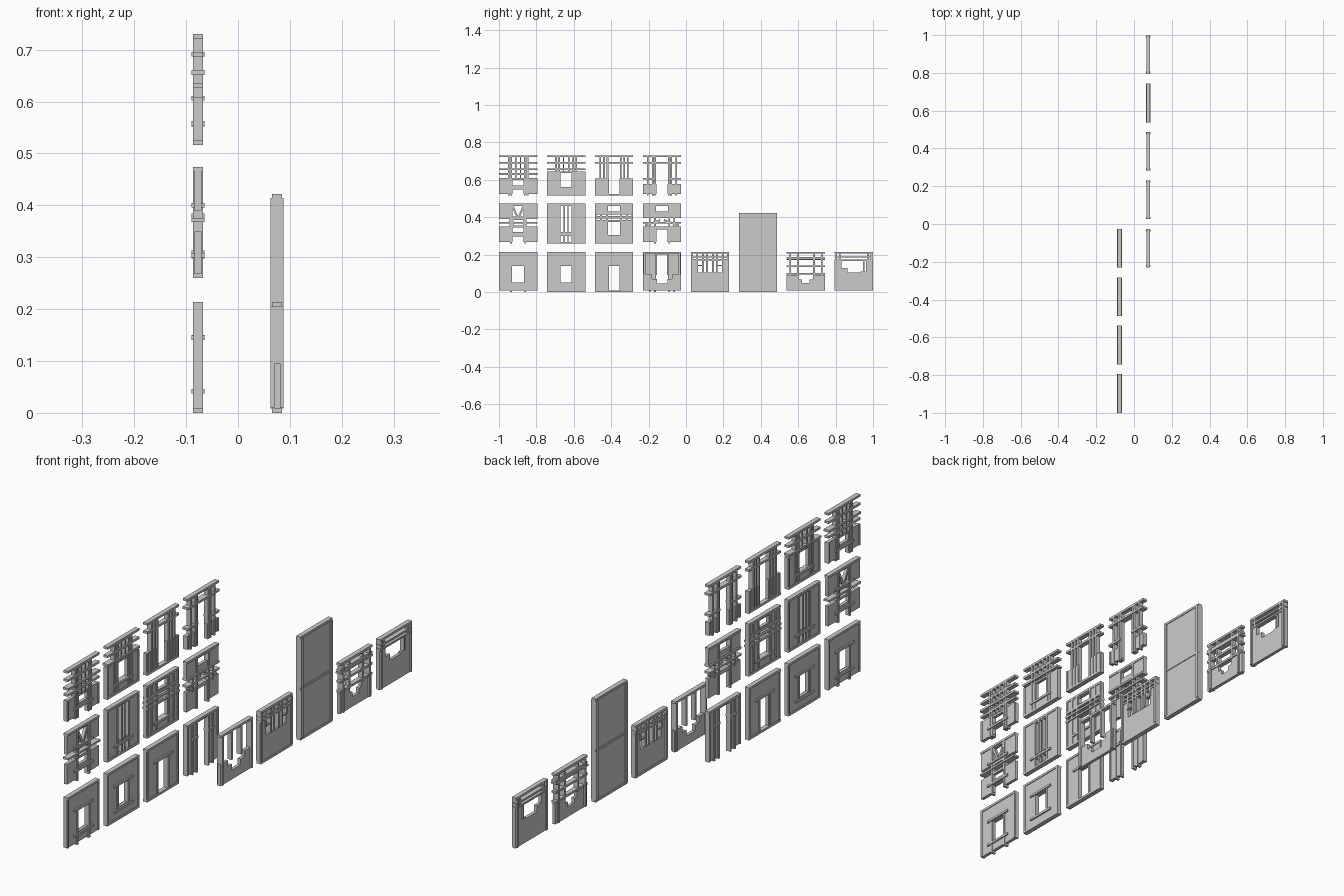
import bpy, bmesh
from math import hypot, atan2
from mathutils import Matrix, Vector

cube = bpy.data.objects.get("Cube")
if cube:
    bpy.data.objects.remove(cube, do_unlink=True)

UNIT = 0.01            # panel plans are drawn in hundredths
HALF, TALL = 10.25, 21.4
WALL, FRAME, TRIM = 0.013, 0.019, 0.025   # thicknesses
BACK_ROW, FRONT_ROW = -0.077, 0.0755

plaster = bpy.data.materials.new("light_grey")
plaster.use_nodes = True
plaster.diffuse_color = (0.6, 0.6, 0.6, 1)
plaster.node_tree.nodes["Principled BSDF"].inputs["Base Color"].default_value = (0.6, 0.6, 0.6, 1)


def centred(half, low, high):
    return [(-half, half, low, high)]


def pair(inner, outer, low, high):
    return [(inner, outer, low, high), (-outer, -inner, low, high)]


def posts(*places, low=0, high=TALL, width=0.9):
    out = []
    for p in places:
        out += pair(p - width / 2, p + width / 2, low, high)
    return out


def rails(*heights, half=HALF, width=0.9):
    return [(-half, half, h - width / 2, h + width / 2) for h in heights]


def add_sheet(bm, rect, holes, thick):
    """Rectangle with rectangular holes, extruded to a slab."""
    u0, u1, v0, v1 = rect
    us = sorted({u0, u1, *(min(max(e, u0), u1) for h in holes for e in h[:2])})
    vs = sorted({v0, v1, *(min(max(e, v0), v1) for h in holes for e in h[2:])})
    sheet = bmesh.new()
    for a, b in zip(us, us[1:]):
        for c, d in zip(vs, vs[1:]):
            mu, mv = (a + b) / 2, (c + d) / 2
            if any(h[0] < mu < h[1] and h[2] < mv < h[3] for h in holes):
                continue
            sheet.faces.new([sheet.verts.new((-thick / 2, u * UNIT, v * UNIT))
                             for u, v in ((a, c), (b, c), (b, d), (a, d))])
    bmesh.ops.remove_doubles(sheet, verts=sheet.verts, dist=1e-5)
    grown = bmesh.ops.extrude_face_region(sheet, geom=sheet.faces[:], use_keep_orig=True)
    moved = [g for g in grown["geom"] if isinstance(g, bmesh.types.BMVert)]
    bmesh.ops.translate(sheet, verts=moved, vec=(thick, 0, 0))
    bmesh.ops.recalc_face_normals(sheet, faces=sheet.faces)
    bmesh.ops.dissolve_limit(sheet, angle_limit=0.01, verts=sheet.verts, edges=sheet.edges)
    mesh = bpy.data.meshes.new("sheet")
    sheet.to_mesh(mesh)
    sheet.free()
    bm.from_mesh(mesh)
    bpy.data.meshes.remove(mesh)


def add_brace(bm, start, end, thick):
    """Slanted bar between two plan points."""
    du, dv = end[0] - start[0], end[1] - start[1]
    mid = Vector((0, (start[0] + end[0]) / 2, (start[1] + end[1]) / 2)) * UNIT
    m = Matrix.Translation(mid) @ Matrix.Rotation(atan2(dv, du), 4, 'X')
    m = m @ Matrix.Diagonal((thick, hypot(du, dv) * UNIT, UNIT, 1))
    bmesh.ops.create_cube(bm, size=1, matrix=m)


def panel(name, column, level, x=BACK_ROW, wall=TALL, holes=(), frame=(), trim=(),
          braces=(), height=TALL, sill=True, edge=True):
    bm = bmesh.new()
    add_sheet(bm, (-HALF, HALF, 0.8, wall), list(holes), WALL)
    frame = list(frame) + rails(height - 0.45)
    if sill:
        frame += rails(0.45)
    if edge:
        frame += posts(HALF - 0.5, low=0.8, high=wall, width=0.8)
    for rect in frame:
        add_sheet(bm, rect, [], FRAME)
    for rect in trim:
        add_sheet(bm, rect, [], TRIM)
    for (u0, v0, u1, v1) in braces:
        for s in (1, -1):
            add_brace(bm, (s * u0, v0), (s * u1, v1), WALL)
    mesh = bpy.data.meshes.new(name)
    bm.to_mesh(mesh)
    bm.free()
    mesh.materials.append(plaster)
    ob = bpy.data.objects.new(name, mesh)
    ob.location = (x, -0.8975 + column * 1.795 / 7, level)
    bpy.context.collection.objects.link(ob)


LOW, MID, HIGH = 0, 0.26, 0.516
lintel_and_sill = rails(14.5, 4.2, half=6)

# Ground level of the back row: windows and doors
panel("window_wall", 0, LOW, holes=centred(3.2, 5, 14), trim=lintel_and_sill,
      frame=posts(3.8, high=14), sill=False)
panel("narrow_window_wall", 1, LOW, holes=centred(2.9, 5, 14), trim=lintel_and_sill,
      frame=posts(3.5, low=4, high=14))
panel("door_wall", 2, LOW, holes=centred(2.8, 0, 14), trim=rails(14.5, half=6),
      frame=posts(3.4, high=14))
panel("tall_opening_wall", 3, LOW, holes=centred(3.2, 0, 20), sill=False,
      frame=posts(3.8, 6.5), trim=pair(3.4, 7, 14, 15))

# Middle level of the back row
panel("v_brace_wall", 0, MID,
      holes=centred(3, 14, 20) + pair(4.5, HALF, 9, 13) + centred(3, 0, 3.8) + centred(3, 6, 8.5)
      + centred(2.5, 9.5, 12.5),
      frame=posts(3.8), braces=[(3, 20, 0.3, 14)],
      trim=rails(11.2, half=HALF, width=0.8) + rails(4.4, 14, half=6), sill=False, edge=False)
panel("barred_window_wall", 1, MID, holes=centred(3, 6, 20) + centred(3, 0.8, 4),
      frame=posts(3.6) + posts(1, width=0.7), trim=rails(14.5, 4.8, half=6)[1:])
panel("slatted_wall", 2, MID,
      holes=centred(3.2, 17, 20) + centred(3.2, 4.5, 11.5) + centred(9.5, 12.5, 13.3)
      + centred(9.5, 14.6, 15.5),
      frame=posts(3.8, 7) + rails(16), trim=rails(14, 12, width=0.8) + rails(4.2, half=6))
panel("arched_gap_wall", 3, MID,
      holes=centred(3.2, 17, 20) + centred(HALF, 9, 13.5) + centred(3, 0, 7.5),
      frame=posts(3.8) + posts(6.5, low=8, high=14), braces=[(9, 9.5, 1, 12.5)],
      trim=rails(14, 11.2, width=0.8), sill=False, edge=False)

# Upper level of the back row: open rail and post crowns
panel("low_rail_wall", 0, HIGH, wall=9.3, holes=centred(3, 0, 3.3) + centred(3, 5.5, 8.3),
      frame=posts(5, 3.6) + posts(1.3, low=9, width=0.7) + rails(17.5, 11.5),
      trim=rails(14) + rails(4.2, half=6), sill=False)
panel("crowned_window_wall", 1, HIGH, wall=13, holes=centred(3, 4.5, 12.2),
      frame=posts(5.4, 3.8) + posts(1.4, low=13, width=0.7) + rails(17.5),
      trim=rails(14) + rails(4, half=6))
panel("crowned_door_wall", 2, HIGH, wall=9, holes=centred(2.8, 0, 9),
      frame=posts(7.3, 5.4, 3.5) + rails(17.5))
panel("open_crown_wall", 3, HIGH, wall=6.2, holes=centred(3, 0, 6.2),
      frame=posts(7.6, 4.8, 3.6), sill=False,
      trim=rails(17.5) + pair(3.4, HALF, 8.6, 9.5))

# Front row
notch = centred(5.3, 7, 9.5) + centred(2.8, 4.6, 7)
panel("stepped_sill_wall", 3, LOW, FRONT_ROW, wall=9.5, holes=notch,
      frame=posts(3, low=9, width=0.9), trim=posts(HALF - 0.9, low=1, high=20.6),
      sill=False, edge=False)
panel("divided_window_wall", 4, LOW, FRONT_ROW, wall=18.5,
      holes=centred(6.5, 14.5, 17) + centred(3.4, 10.5, 14.5) + pair(4, 6.5, 10.5, 14)
      + centred(HALF, 17.5, 18.5),
      frame=posts(1.6, 3.7, low=10.5, high=21) + posts(6.8, low=14) + rails(17.4, 18.8, width=0.7),
      trim=posts(HALF - 0.6, low=1, high=20.6))
panel("ladder_rail_wall", 6, LOW, FRONT_ROW, wall=9.2,
      holes=centred(3.8, 6.8, 9.2) + centred(2, 4.8, 6.8),
      frame=posts(4.3, low=9) + rails(13.8, 9.8, 18.4), sill=False, edge=False,
      trim=posts(HALF - 1.8, low=1, high=20.6) + rails(17.4, width=0.7))
panel("stepped_window_wall", 7, LOW, FRONT_ROW, wall=17.2,
      holes=centred(6.5, 13, 16.5) + centred(3.5, 10.5, 13) + [(3.5, 6.5, 11, 13)],
      frame=posts(7.6, low=17) + rails(18.8, 17.2, width=0.7) + [(5, 5.8, 11, 17)],
      trim=posts(HALF - 0.8, low=1, high=20.6), sill=False, edge=False)

# Double height blank wall
panel("double_height_wall", 5, LOW, FRONT_ROW, wall=42, height=42.2, edge=False,
      frame=rails(21), trim=posts(HALF - 0.7, low=0.8, high=41.4, width=1.2))
